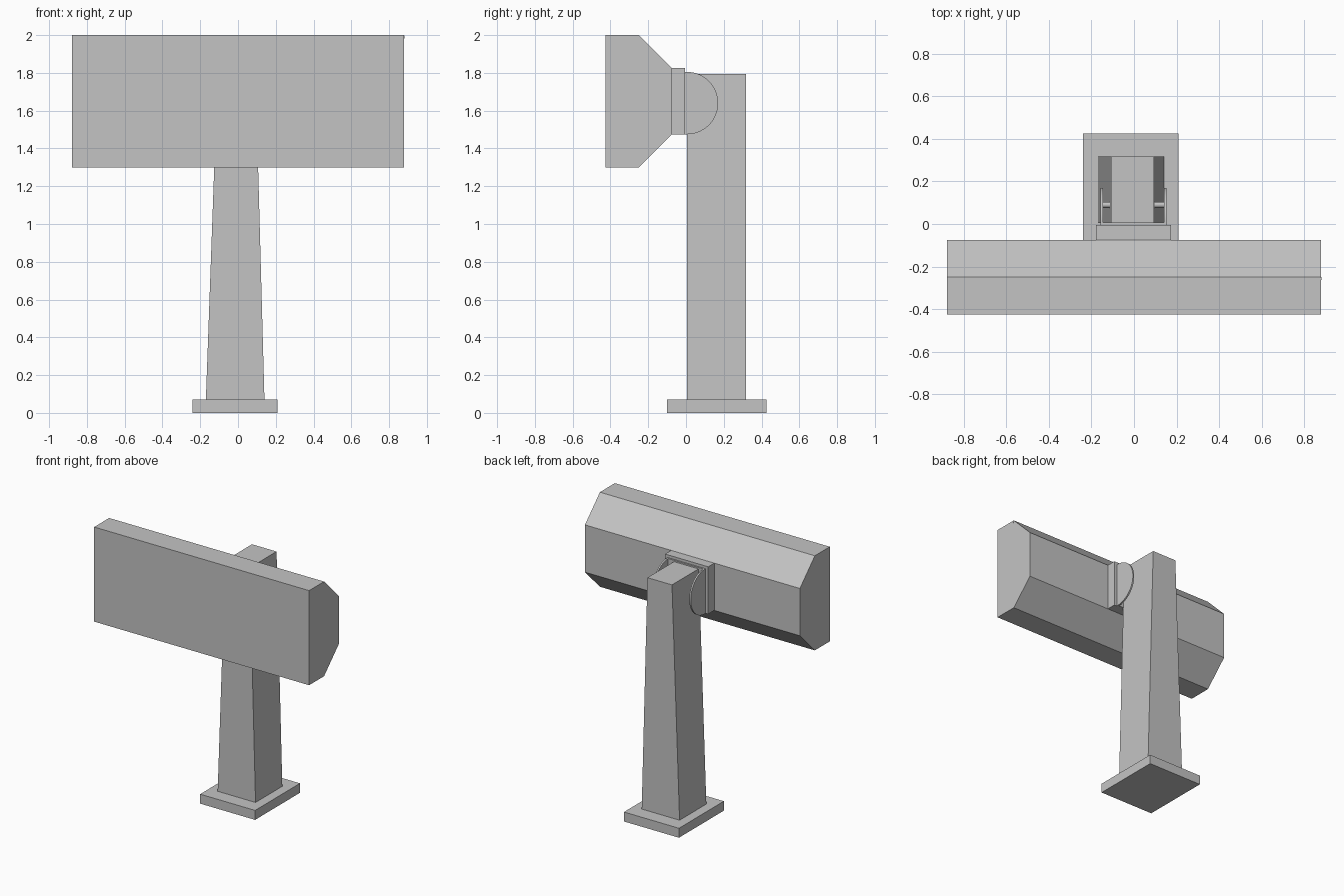
import bpy
import bmesh
import math

cube = bpy.data.objects.get("Cube")
if cube:
    bpy.data.objects.remove(cube, do_unlink=True)

grey = bpy.data.materials.new("light_grey")
grey.use_nodes = True
colour = (0.55, 0.55, 0.55, 1.0)
grey.diffuse_color = colour
grey.node_tree.nodes["Principled BSDF"].inputs["Base Color"].default_value = colour


def prism(name, profile, x0, x1):
    """Extrude a (y, z) profile along x."""
    bm = bmesh.new()
    start = bm.faces.new([bm.verts.new((x0, y, z)) for y, z in profile])
    moved = bmesh.ops.extrude_face_region(bm, geom=[start])["geom"]
    verts = [v for v in moved if isinstance(v, bmesh.types.BMVert)]
    bmesh.ops.translate(bm, verts=verts, vec=(x1 - x0, 0, 0))
    # Close the starting end if the extrusion removed it
    rim = [e for e in bm.edges if e.is_boundary]
    if rim:
        bmesh.ops.holes_fill(bm, edges=rim, sides=0)
    bmesh.ops.recalc_face_normals(bm, faces=bm.faces)
    mesh = bpy.data.meshes.new(name)
    bm.to_mesh(mesh)
    bm.free()
    mesh.materials.append(grey)
    obj = bpy.data.objects.new(name, mesh)
    bpy.context.collection.objects.link(obj)
    return obj


def box(name, x, y, z):
    return prism(name, [(y[0], z[0]), (y[1], z[0]), (y[1], z[1]), (y[0], z[1])], *x)


def arc(cy, cz, radius, a0, a1, count):
    angles = [math.radians(a0 + (a1 - a0) * i / count) for i in range(count + 1)]
    return [(cy + radius * math.cos(a), cz + radius * math.sin(a)) for a in angles]


def smooth(obj):
    bpy.ops.object.select_all(action="DESELECT")
    obj.select_set(True)
    bpy.context.view_layer.objects.active = obj
    bpy.ops.object.shade_smooth_by_angle()


# Foot plate
box("base_plate", (-0.24, 0.21), (-0.10, 0.425), (0, 0.07))

# Column, narrowing sideways towards the top
column = box("column", (-0.17, 0.14), (0.005, 0.318), (0.07, 1.795))
for v in column.data.vertices:
    if v.co.z > 1:
        v.co.x = -0.108 if v.co.x < 0 else 0.093

# Long head with chamfered back edges
prism("head", [(-0.425, 1.3), (-0.25, 1.3), (-0.075, 1.475),
               (-0.075, 1.825), (-0.25, 2.0), (-0.425, 2.0)], -0.88, 0.88)
smooth(prism("end_stud", arc(-0.257, 1.99, 0.007, 0, 345, 23), 0.87, 0.881))

# Mounting block and rounded bracket
box("mount_plate", (-0.179, 0.174), (-0.075, -0.004), (1.475, 1.825))
box("bracket_back", (-0.146, 0.141), (-0.004, 0.008), (1.475, 1.805))
ear = [(-0.004, 1.475)] + arc(0.005, 1.64, 0.165, -90, 90, 40) + [(-0.004, 1.805)]
for side, x0 in (("right", -0.158), ("left", 0.141)):
    smooth(prism("bracket_ear_" + side, ear, x0, x0 + 0.012))

# Pivot pin between the ears
smooth(prism("pivot_pin", arc(0.09, 1.64, 0.014, 0, 345, 23), -0.15, 0.145))
